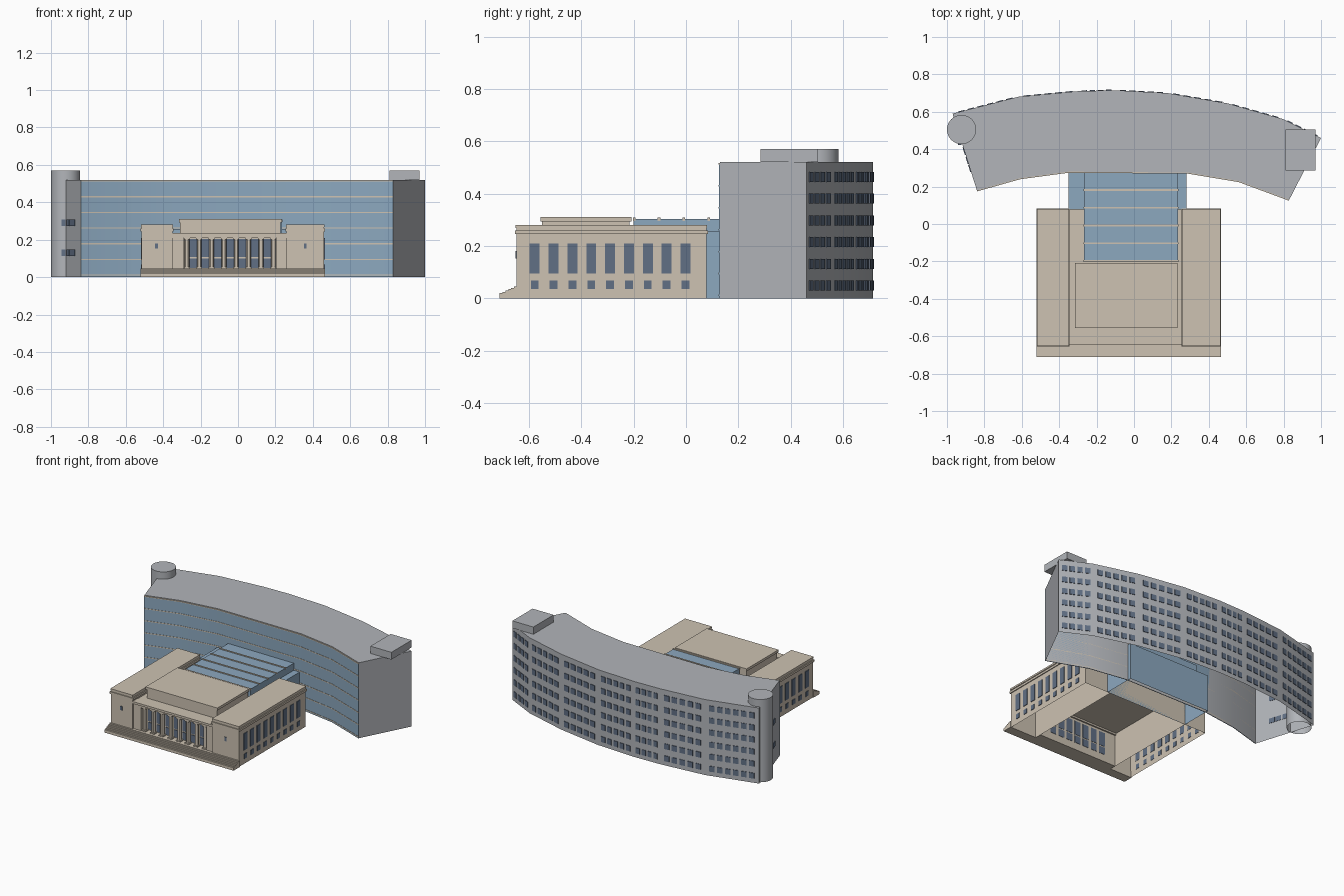
import bpy, bmesh, math
from mathutils import Vector

cube = bpy.data.objects.get("Cube")
if cube:
    bpy.data.objects.remove(cube, do_unlink=True)


def material(name, rgb):
    m = bpy.data.materials.new(name)
    m.use_nodes = True
    m.diffuse_color = (*rgb, 1)
    m.node_tree.nodes["Principled BSDF"].inputs["Base Color"].default_value = (*rgb, 1)
    return m


STONE = material("beige stone", (0.61, 0.54, 0.445))
GREY = material("grey cladding", (0.445, 0.462, 0.49))
GLASS = material("blue glass", (0.262, 0.392, 0.52))
PANE = material("slate window", (0.12, 0.162, 0.235))


def add_prism(bm, pts, z0, z1, open_base=False):
    """Extrude a plan outline between two heights."""
    low = [bm.verts.new((x, y, z0)) for x, y in pts]
    top = [bm.verts.new((x, y, z1)) for x, y in pts]
    n = len(pts)
    for i in range(n):
        j = (i + 1) % n
        bm.faces.new((low[i], low[j], top[j], top[i]))
    bm.faces.new(top)
    if not open_base:
        bm.faces.new(low[::-1])


def finish(name, bm, mat, smooth=False):
    me = bpy.data.meshes.new(name)
    bm.to_mesh(me)
    bm.free()
    me.materials.append(mat)
    if smooth:
        me.shade_smooth()
        me.set_sharp_from_angle(angle=math.radians(30))
    ob = bpy.data.objects.new(name, me)
    bpy.context.collection.objects.link(ob)
    return ob


def prism(name, pts, z0, z1, mat, open_base=False, smooth=False):
    bm = bmesh.new()
    add_prism(bm, pts, z0, z1, open_base)
    return finish(name, bm, mat, smooth)


def rect(x0, x1, y0, y1, grow=0):
    return [(x0 - grow, y0 - grow), (x1 + grow, y0 - grow),
            (x1 + grow, y1 + grow), (x0 - grow, y1 + grow)]


def circle(cx, cy, r, n):
    return [(cx + r * math.cos(math.tau * i / n), cy + r * math.sin(math.tau * i / n))
            for i in range(n)]


def add_panes(bm, a, b, centres, width, rows):
    """Thin plates on the wall a-b, whose outside is to the right of a-b."""
    a, b = Vector(a), Vector(b)
    d = (b - a).normalized()
    out = Vector((d.y, -d.x))
    for c in centres:
        p, q = a + d * (c - width / 2), a + d * (c + width / 2)
        quad = [p + out * 0.004, q + out * 0.004, q - out * 0.002, p - out * 0.002]
        for z0, z1 in rows:
            add_prism(bm, quad, z0, z1)


# Curved tower
front = [(-0.84, 0.18), (-0.61, 0.245), (-0.35, 0.28), (0.29, 0.275), (0.56, 0.23), (0.83, 0.13)]
rear = [(1.0, 0.46), (0.8, 0.56), (0.5, 0.645), (0.18, 0.7), (-0.1, 0.715),
        (-0.3, 0.71), (-0.62, 0.68), (-0.97, 0.59)]
prism("tower", front + rear, 0, 0.52, GREY, True, True)


def curtain(name, depth, bands, mat):
    bm = bmesh.new()
    outline = [(x, y - depth) for x, y in front] + front[::-1]
    for z0, z1 in bands:
        add_prism(bm, outline, z0, z1)
    return finish(name, bm, mat, True)


curtain("tower_glass_front", 0.004, [(0, 0.512)], GLASS)
curtain("tower_floor_bands", 0.006,
        [(0.008 + i * 0.0838, 0.014 + i * 0.0838) for i in range(7)], STONE)

# Tower rear windows, grouped by facet
bm = bmesh.new()
floors = [(0.03 + i * 0.083, 0.068 + i * 0.083) for i in range(6)]
for a, b in zip(rear, rear[1:]):
    length = math.dist(a, b)
    n = max(4, round(length / 0.062))
    step = length * 0.88 / n
    add_panes(bm, a, b, [length / 2 + (i - (n - 1) / 2) * step for i in range(n)],
              step * 0.66, floors)
finish("tower_rear_windows", bm, PANE)

# Round stair tower and roof box
prism("stair_tower", circle(-0.922, 0.505, 0.078, 32), 0, 0.57, GREY, True, True)
prism("roof_box", rect(0.81, 0.97, 0.285, 0.505), 0.52, 0.57, GREY)
bm = bmesh.new()
pairs = [(0.113, 0.147), (0.273, 0.307)]
add_panes(bm, rear[-1], front[0], [0.21, 0.262, 0.308], 0.04, pairs)
add_panes(bm, (-0.943, 0.428), (-0.921, 0.426), [0.011], 0.02, pairs)
finish("stair_windows", bm, PANE)

# Stone wings with cornices
for side, x0, x1 in (("right", -0.515, -0.35), ("left", 0.26, 0.46)):
    plan = (x0, x1, -0.648, 0.078)
    prism(side + "_wing", rect(*plan), 0, 0.28, STONE, True)
    prism(side + "_wing_cornice", rect(*plan, 0.006), 0.245, 0.26, STONE)
    prism(side + "_wing_coping", rect(*plan, 0.003), 0.268, 0.28, STONE)

# Wing windows on the long sides and fronts
bm = bmesh.new()
bays = [0.07 + i * 0.072 for i in range(9)]
for a, b in (((0.46, -0.648), (0.46, 0.078)), ((-0.515, 0.078), (-0.515, -0.648))):
    offsets = bays if a[0] > 0 else [0.726 - c for c in bays]
    add_panes(bm, a, b, offsets, 0.038, [(0.095, 0.21)])
    add_panes(bm, a, b, offsets, 0.03, [(0.035, 0.068)])
for x in (-0.435, 0.36):
    add_panes(bm, (x - 0.01, -0.648), (x + 0.01, -0.648), [0.01], 0.015, [(0.153, 0.18)])
finish("wing_windows", bm, PANE)

# Central hall with recessed front
prism("hall", rect(-0.35, 0.26, -0.6, 0.078), 0, 0.232, STONE, True)
prism("portico_floor", rect(-0.35, 0.26, -0.65, -0.6), 0, 0.045, STONE)
prism("entablature", rect(-0.35, 0.26, -0.64, -0.6), 0.208, 0.232, STONE)
prism("hall_cornice", rect(-0.35, 0.26, -0.648, -0.59), 0.22, 0.235, STONE)
for side, x0, x1 in (("right", -0.35, -0.292), ("left", 0.207, 0.26)):
    prism(side + "_portico_pier", rect(x0, x1, -0.638, -0.6), 0.045, 0.208, STONE)

# Colonnade
bm = bmesh.new()
columns = [-0.0425 + 0.066 * (i - 3.5) for i in range(8)]
for x in columns:
    add_prism(bm, circle(x, -0.622, 0.013, 12), 0.045, 0.208)
    for z in (0.045, 0.2):
        add_prism(bm, rect(x, x, -0.622, -0.622, 0.016), z, z + 0.008)
finish("columns", bm, STONE, True)
bm = bmesh.new()
add_panes(bm, (columns[0], -0.6), (columns[-1], -0.6),
          [0.033 + 0.066 * i for i in range(7)], 0.046, [(0.05, 0.1), (0.108, 0.205)])
finish("portico_windows", bm, PANE)

# Entrance steps
bm = bmesh.new()
for i in range(6):
    z = 0.02 + i * 0.005
    add_prism(bm, rect(-0.52, 0.465, -0.712 + i * 0.011, -0.645), z - 0.005 if i else 0, z)
finish("entrance_steps", bm, STONE)

# Raised roof block
block = (-0.31, 0.226, -0.55, -0.215)
prism("roof_block", rect(*block), 0.232, 0.3, STONE)
prism("roof_block_cap", rect(*block, 0.006), 0.293, 0.31, STONE)

# Glass atrium linking hall and tower
prism("atrium_link", rect(-0.35, 0.28, 0.078, 0.3), 0, 0.255, GLASS, True)
prism("atrium_roof", rect(-0.268, 0.235, -0.2, 0.29), 0.232, 0.304, GLASS)
bm = bmesh.new()
for i in range(5):
    y = -0.198 + i * 0.095
    add_prism(bm, rect(-0.27, 0.237, y - 0.005, y + 0.005), 0.296, 0.308)
finish("atrium_beams", bm, STONE)
